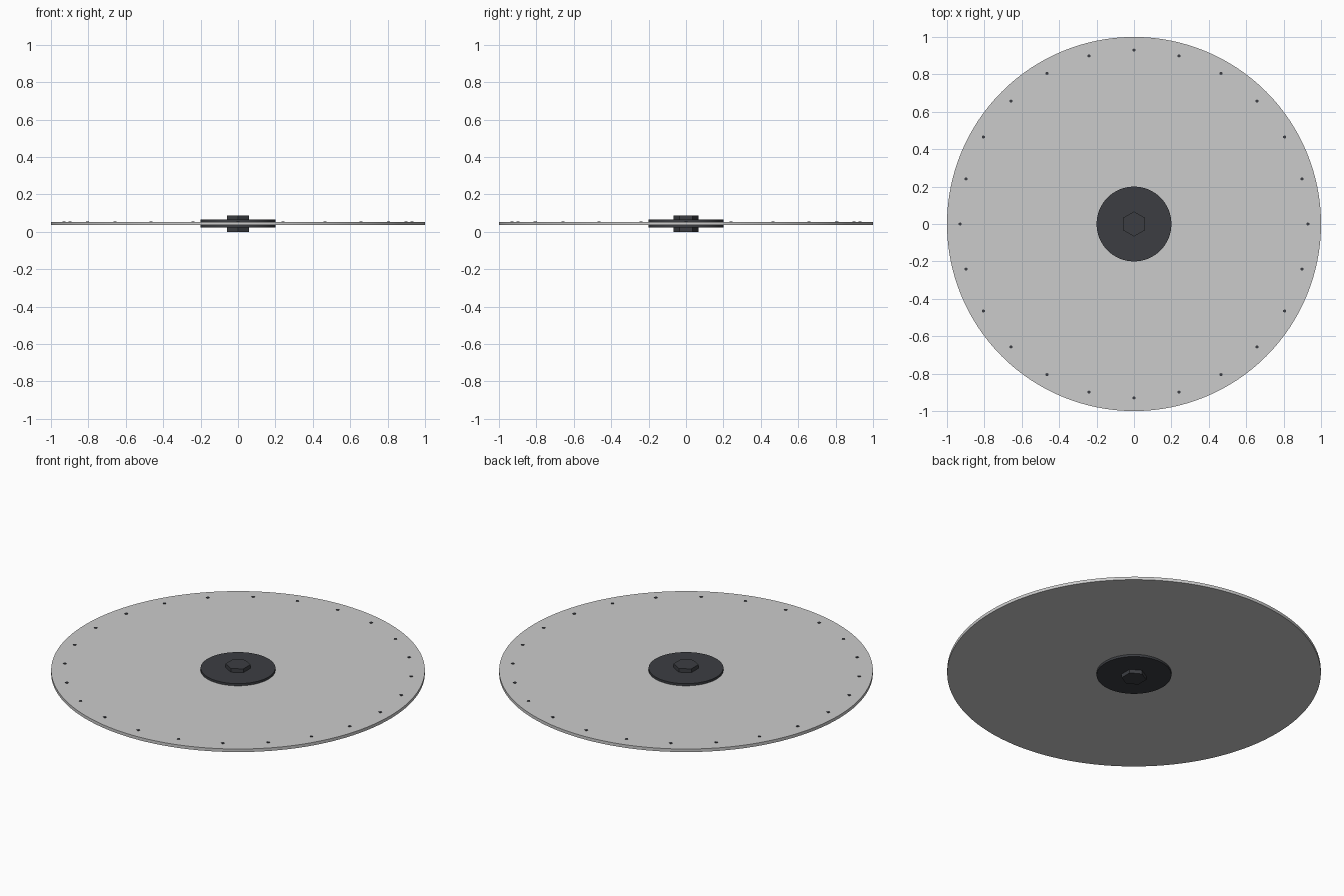
import bpy
from math import cos, sin, pi

if "Cube" in bpy.data.objects:
    bpy.data.objects.remove(bpy.data.objects["Cube"])

MID = 0.044  # mid-plane height of the disc

dark = bpy.data.materials.new("dark_steel")
dark.diffuse_color = (0.045, 0.048, 0.055, 1)
dark.use_nodes = True
dark.node_tree.nodes["Principled BSDF"].inputs["Base Color"].default_value = dark.diffuse_color


def cylinder(name, radius, z0, z1, sides, x=0, y=0, turn=0, mat=None):
    bpy.ops.mesh.primitive_cylinder_add(
        vertices=sides, radius=radius, depth=z1 - z0,
        location=(x, y, (z0 + z1) / 2), rotation=(0, 0, turn))
    ob = bpy.context.object
    ob.name = name
    if mat:
        ob.data.materials.append(mat)
    if sides > 8:
        bpy.ops.object.shade_smooth_by_angle(angle=pi / 6)
    return ob


# thin main disc
cylinder("disc", 1.0, MID - 0.009, MID + 0.009, 128)

# clamping flanges and hex nuts, one of each on both faces
cylinder("upper_flange", 0.2, MID + 0.009, MID + 0.022, 64, mat=dark)
cylinder("lower_flange", 0.2, MID - 0.022, MID - 0.009, 64, mat=dark)
cylinder("upper_hex_nut", 0.067, MID + 0.022, 0.088, 6, mat=dark)
cylinder("lower_hex_nut", 0.067, 0.0, MID - 0.022, 6, mat=dark)

# ring of small studs near the rim, on the top face only
for i in range(24):
    a = i * pi / 12
    cylinder(f"rim_stud_{i + 1}", 0.009, MID + 0.005, MID + 0.012, 6,
             0.93 * cos(a), 0.93 * sin(a), mat=dark)
